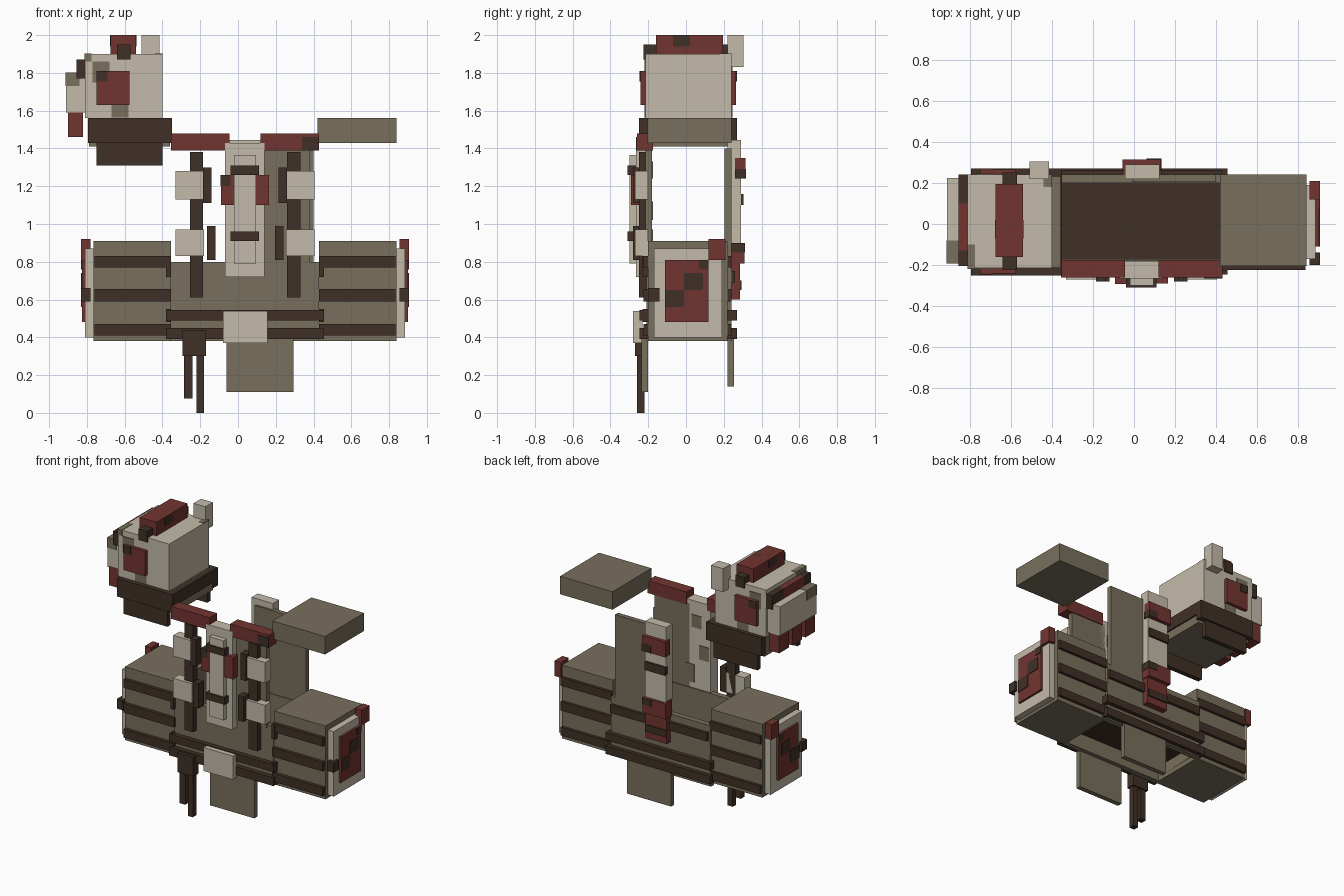
import bpy

default_cube = bpy.data.objects.get("Cube")
if default_cube:
    bpy.data.objects.remove(default_cube, do_unlink=True)


def material(name, red, green, blue):
    mat = bpy.data.materials.new(name)
    mat.use_nodes = True
    colour = (red, green, blue, 1)
    mat.diffuse_color = colour
    mat.node_tree.nodes["Principled BSDF"].inputs["Base Color"].default_value = colour
    return mat


CREAM = material("pale cream armour", .55, .5, .4)
OLIVE = material("olive grey cloth", .19, .16, .11)
BROWN = material("dark brown leather", .05, .03, .02)
RED = material("dull red plate", .17, .035, .03)

MIDDLE = .0375  # torso centre line
CORNERS = [(i, j, k) for i in range(2) for j in range(2) for k in range(2)]
SIDES = [(0, 1, 3, 2), (4, 6, 7, 5), (0, 4, 5, 1), (2, 3, 7, 6), (0, 2, 6, 4), (1, 5, 7, 3)]


def box(name, mat, x, y, z, mirrored=False):
    """Box from its extent along each axis, optionally repeated across the torso."""
    mesh = bpy.data.meshes.new(name)
    mesh.from_pydata([(x[i], y[j], z[k]) for i, j, k in CORNERS], [], SIDES)
    mesh.materials.append(mat)
    bpy.context.collection.objects.link(bpy.data.objects.new(name, mesh))
    if mirrored:
        flipped = (2 * MIDDLE - x[1], 2 * MIDDLE - x[0])
        box(name + "_mirrored", mat, flipped, y, z)


# Side blocks with wrapped straps and end armour
box("side_block", OLIVE, (.43, .84), (-.2, .22), (.38, .91), mirrored=True)
for low, high in ((.41, .47), (.59, .655), (.77, .83)):
    box("side_block_strap", BROWN, (.43, .835), (-.225, .24), (low, high), mirrored=True)
for low, high in ((.72, .83), (.48, .55)):
    box("front_strap_hook", BROWN, (.43, .455), (-.23, -.19), (low, high), mirrored=True)
box("end_armour", CREAM, (.84, .885), (-.17, .19), (.4, .87), mirrored=True)
box("end_red_plate", RED, (.885, .9), (-.11, .12), (.48, .81), mirrored=True)
box("end_corner_block", RED, (.855, .905), (.12, .21), (.81, .92), mirrored=True)
box("end_latch", BROWN, (.855, .905), (-.2, -.14), (.59, .66), mirrored=True)
for y, z in (((-.11, -.01), (.56, .65)), ((-.01, .09), (.65, .74)), ((.07, .12), (.76, .81))):
    box("end_plate_patch", BROWN, (.9, .905), y, z, mirrored=True)

# Hollow lower torso and belts
box("torso_front_wall", OLIVE, (-.36, .43), (-.21, -.17), (.38, .8))
box("torso_back_wall", OLIVE, (-.36, .43), (.2, .24), (.38, .8))
box("torso_floor", BROWN, (-.36, .43), (-.18, .21), (.49, .52))
for low, high in ((.39, .45), (.49, .545)):
    box("front_belt", BROWN, (-.38, .455), (-.245, -.2), (low, high))
    box("back_belt", BROWN, (-.38, .455), (.22, .27), (low, high))
box("back_upper_belt", BROWN, (-.35, .425), (.22, .26), (.69, .75))

# Hip plates, buckle and hanging straps
box("front_hip_plate", OLIVE, (-.06, .295), (-.235, -.2), (.11, .39))
box("back_hip_plate", OLIVE, (-.06, .295), (.22, .255), (.14, .39))
box("belt_buckle", CREAM, (-.08, .155), (-.28, -.23), (.37, .54))
box("strap_holder", BROWN, (-.295, -.17), (-.27, -.21), (.3, .44))
box("short_hanging_strap", BROWN, (-.285, -.24), (-.26, -.22), (.075, .31))
box("long_hanging_strap", BROWN, (-.22, -.18), (-.26, -.22), (0, .31))

# Upper torso panels
box("chest_cloth_panel", OLIVE, (.1, .38), (-.215, -.18), (.78, 1.4))
box("back_cloth_panel", OLIVE, (-.01, .4), (.205, .24), (.78, 1.4))
box("collar_plate", RED, (.12, .43), (-.26, -.175), (1.39, 1.48), mirrored=True)
box("collar_patch", BROWN, (.34, .43), (-.265, -.26), (1.39, 1.46))
box("chest_strap", BROWN, (.26, .33), (-.25, -.2), (.61, 1.38), mirrored=True)
for low, high, inner in ((1.13, 1.28, .215), (.83, .97, .195)):
    box("chest_tab", CREAM, (.255, .405), (-.27, -.2), (low, high), mirrored=True)
    box("chest_tab_clip", BROWN, (inner, inner + .045), (-.28, -.22),
        (low - .02, high + .02), mirrored=True)

# Breastbone armour
box("breast_plate", CREAM, (-.07, .14), (-.265, -.18), (.72, 1.43))
box("breast_ridge", CREAM, (-.02, .095), (-.3, -.26), (.79, 1.365))
box("breast_red_clamp", RED, (-.09, .165), (-.29, -.24), (1.1, 1.26))
box("clamp_patch", BROWN, (-.093, -.04), (-.293, -.24), (1.2, 1.26))
for low in (.91, 1.26):
    box("breast_bar", BROWN, (-.04, .11), (-.31, -.26), (low, low + .05))
for x, z in (((-.06, .02), (1.02, 1.12)), ((.06, .13), (.84, .97)), ((.0, .08), (1.24, 1.33))):
    box("breast_inner_patch", OLIVE, x, (-.18, -.175), z)

# Spine armour
box("spine_plate", CREAM, (-.045, .125), (.22, .29), (.9, 1.445))
box("spine_red_clamp", RED, (-.055, .13), (.26, .315), (1.24, 1.35))
box("spine_bar", BROWN, (-.045, .12), (.27, .305), (1.1, 1.16))
box("spine_lower_plate", RED, (-.045, .125), (.23, .285), (.6, .91))
box("spine_lower_clamp", RED, (-.055, .13), (.24, .31), (.79, .9))
box("spine_lower_bar", BROWN, (-.045, .12), (.25, .295), (.65, .7))
box("spine_clamp_patch", BROWN, (.06, .133), (.26, .318), (1.24, 1.29))
box("spine_lower_patch", BROWN, (.06, .133), (.24, .313), (.85, .9))

# Shoulder blocks
box("shoulder_block", OLIVE, (.42, .84), (-.205, .24), (1.43, 1.56))
box("armoured_shoulder_block", OLIVE, (-.79, -.36), (-.21, .23), (1.41, 1.56))
for name, outer, inner in (("front", (-.25, -.2), (-.235, -.2)), ("back", (.22, .27), (.22, .255))):
    box(name + "_shoulder_band", BROWN, (-.795, -.35), outer, (1.43, 1.56))
    box(name + "_shoulder_skirt", BROWN, (-.75, -.4), inner, (1.31, 1.44))
box("inner_shoulder_trim", BROWN, (-.395, -.35), (-.24, .26), (1.47, 1.56))

# Large shoulder guard
box("shoulder_guard", CREAM, (-.81, -.4), (-.215, .24), (1.56, 1.9))
box("guard_front_plate", RED, (-.75, -.575), (-.24, -.21), (1.63, 1.81))
box("guard_back_plate", RED, (-.75, -.575), (.23, .265), (1.63, 1.81))
for name, cloth, leather in (("front", (-.22, -.21), (-.245, -.23)), ("back", (.235, .245), (.26, .27))):
    box(name + "_upper_patch", OLIVE, (-.77, -.68), cloth, (1.75, 1.86))
    box(name + "_lower_patch", OLIVE, (-.67, -.58), cloth, (1.565, 1.66))
    box(name + "_plate_patch", BROWN, (-.75, -.69), leather, (1.755, 1.81))
box("guard_edge_patch", OLIVE, (-.812, -.775), (-.22, -.1), (1.86, 1.903))
box("guard_top_patch", OLIVE, (-.44, -.4), (.18, .24), (1.895, 1.903))

# Crest and small block above the guard
box("guard_crest", RED, (-.675, -.54), (-.16, .195), (1.89, 2))
box("crest_strap", BROWN, (-.64, -.57), (-.225, .25), (1.87, 1.95))
box("crest_front_patch", BROWN, (-.678, -.61), (-.07, .02), (1.94, 2))
box("crest_back_patch", BROWN, (-.6, -.537), (-.07, .02), (1.94, 2))
box("guard_corner_block", CREAM, (-.51, -.415), (.22, .305), (1.83, 2))

# Outer face of the guard
box("guard_outer_plate", CREAM, (-.91, -.81), (-.19, .225), (1.59, 1.8))
box("outer_plate_patch", OLIVE, (-.913, -.84), (-.193, -.08), (1.73, 1.803))
box("guard_outer_rail", RED, (-.855, -.81), (-.13, .1), (1.77, 1.87))
box("rail_front_end", BROWN, (-.855, -.81), (-.205, -.13), (1.77, 1.87))
box("rail_back_end", BROWN, (-.855, -.81), (.1, .24), (1.77, 1.87))
for start in (-.19, -.04, .11):
    box("guard_hanging_tag", RED, (-.9, -.82), (start, start + .11), (1.46, 1.6))
